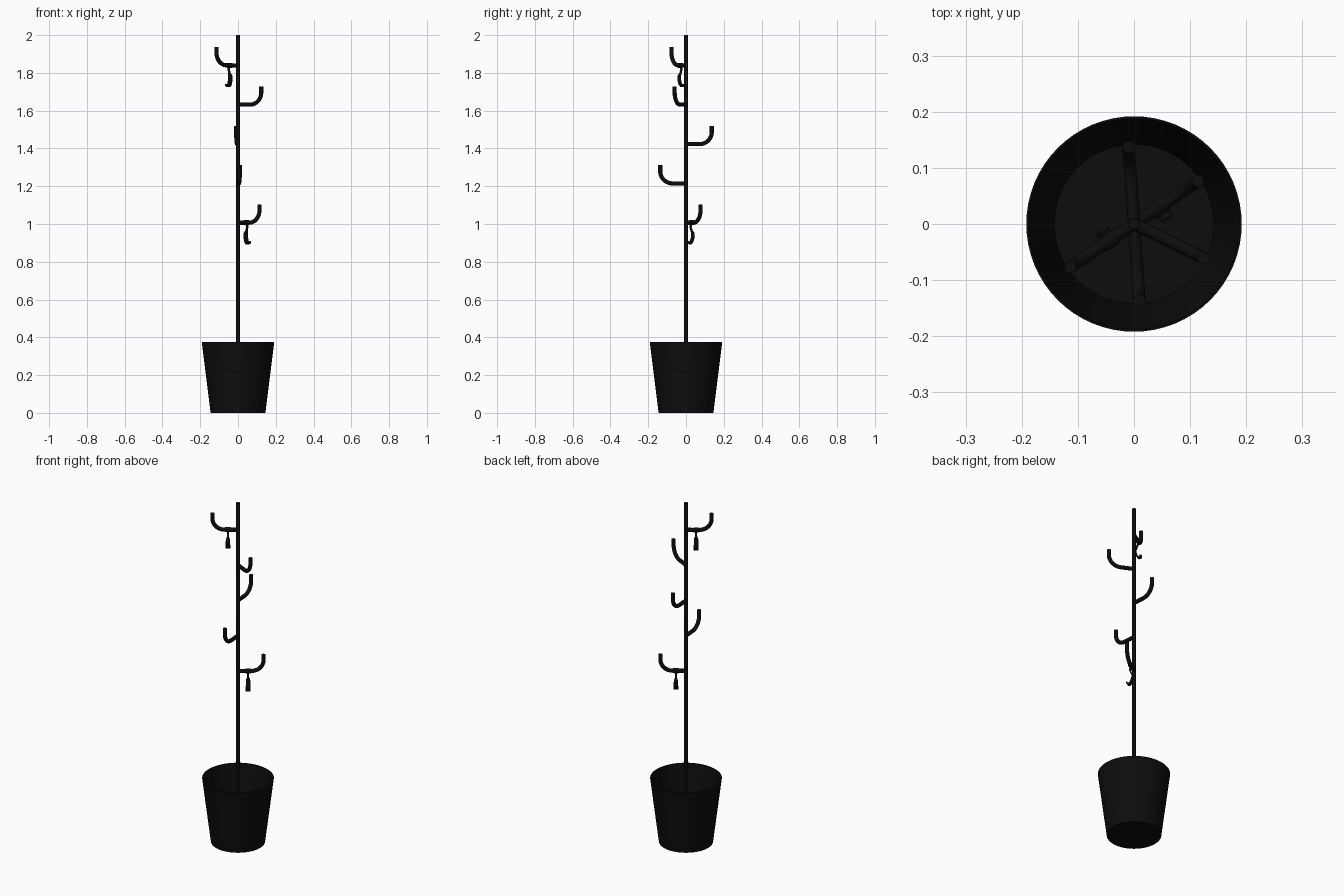
import bpy, bmesh
from math import sin, cos, pi, radians
from mathutils import Vector

if "Cube" in bpy.data.objects:
    bpy.data.objects.remove(bpy.data.objects["Cube"])

black = bpy.data.materials.new("matte black")
black.diffuse_color = (0.004, 0.004, 0.004, 1)
black.use_nodes = True
black.node_tree.nodes["Principled BSDF"].inputs["Base Color"].default_value = black.diffuse_color


def add_object(name, bm):
    bmesh.ops.recalc_face_normals(bm, faces=bm.faces[:])
    me = bpy.data.meshes.new(name)
    bm.to_mesh(me)
    bm.free()
    me.materials.append(black)
    ob = bpy.data.objects.new(name, me)
    bpy.context.collection.objects.link(ob)
    bpy.ops.object.select_all(action='DESELECT')
    ob.select_set(True)
    bpy.context.view_layer.objects.active = ob
    bpy.ops.object.shade_smooth_by_angle(angle=radians(35))
    return ob


def lathe(name, profile, sides):
    """Revolve (radius, z) points, closing both ends with a cap."""
    bm = bmesh.new()
    rings = [[bm.verts.new((r * cos(2 * pi * i / sides), r * sin(2 * pi * i / sides), z))
              for i in range(sides)] for r, z in profile]
    for a, b in zip(rings, rings[1:]):
        for i in range(sides):
            j = (i + 1) % sides
            bm.faces.new((a[i], a[j], b[j], b[i]))
    bm.faces.new(rings[0])
    bm.faces.new(rings[-1])
    return add_object(name, bm)


def tube(name, path, side, radius, sides=16):
    """Round bar along a planar path; side is the plane's normal."""
    bm = bmesh.new()
    rings = []
    for k, p in enumerate(path):
        t = (path[min(k + 1, len(path) - 1)] - path[max(k - 1, 0)]).normalized()
        n = side.cross(t)
        rings.append([bm.verts.new(p + radius * (cos(2 * pi * i / sides) * side
                                                 + sin(2 * pi * i / sides) * n))
                      for i in range(sides)])
    for a, b in zip(rings, rings[1:]):
        for i in range(sides):
            j = (i + 1) % sides
            bm.faces.new((a[i], a[j], b[j], b[i]))
    bm.faces.new(rings[0])
    bm.faces.new(rings[-1])
    return add_object(name, bm)


# open bucket with a thin wall, and the central pole
lathe("bucket", [(0.145, 0), (0.192, 0.375), (0.188, 0.375), (0.142, 0.008)], 64)
lathe("pole", [(0.0105, 0.006), (0.0105, 1.998), (0.0095, 2.0)], 20)

up = Vector((0, 0, 1))


def coat_hook(name, angle, z):
    """Horizontal arm that bends upwards at its end."""
    d = Vector((cos(radians(angle)), sin(radians(angle)), 0))
    bend = 0.065
    pts = [(0, 0), (0.072, 0)]
    pts += [(0.072 + bend * sin(a), bend * (1 - cos(a)))
            for a in [pi / 2 * k / 10 for k in range(1, 11)]]
    pts.append((0.137, 0.097))
    tube(name, [d * r + up * (z + h) for r, h in pts], d.cross(up), 0.011)


def small_hook(name, angle, z):
    """Bent strip hanging across an arm, with a collar around the arm."""
    d = Vector((cos(radians(angle)), sin(radians(angle)), 0))
    across = d.cross(up)
    base = d * 0.054 + up * z
    tube(name + "_collar", [base - d * 0.015, base + d * 0.015], across, 0.0135)
    # (sideways, height, half width)
    strip = [(0.004, -0.008, 0.006), (0.007, -0.025, 0.005), (0.001, -0.042, 0.006),
             (-0.007, -0.056, 0.011), (-0.008, -0.072, 0.012), (-0.003, -0.09, 0.0125),
             (0.002, -0.103, 0.0125), (0.010, -0.111, 0.0125), (0.019, -0.110, 0.0125),
             (0.024, -0.099, 0.0115)]
    bm = bmesh.new()
    rows = [[bm.verts.new(base + across * u + up * h + d * w * s) for s in (-1, 1)]
            for u, h, w in strip]
    for a, b in zip(rows, rows[1:]):
        bm.faces.new((a[0], a[1], b[1], b[0]))
    ob = add_object(name, bm)
    solid = ob.modifiers.new("thickness", 'SOLIDIFY')
    solid.thickness = 0.007
    solid.offset = 0


# five coat hooks spiralling down the pole
hooks = [(214, 1.84), (334, 1.632), (94, 1.423), (274, 1.215), (34, 1.007)]
for n, (angle, z) in enumerate(hooks, 1):
    coat_hook(f"coat_hook_{n}", angle, z)

# small hanging hooks under the top and bottom arms
for n, (angle, z) in enumerate((hooks[0], hooks[4]), 1):
    small_hook(f"small_hook_{n}", angle, z)
